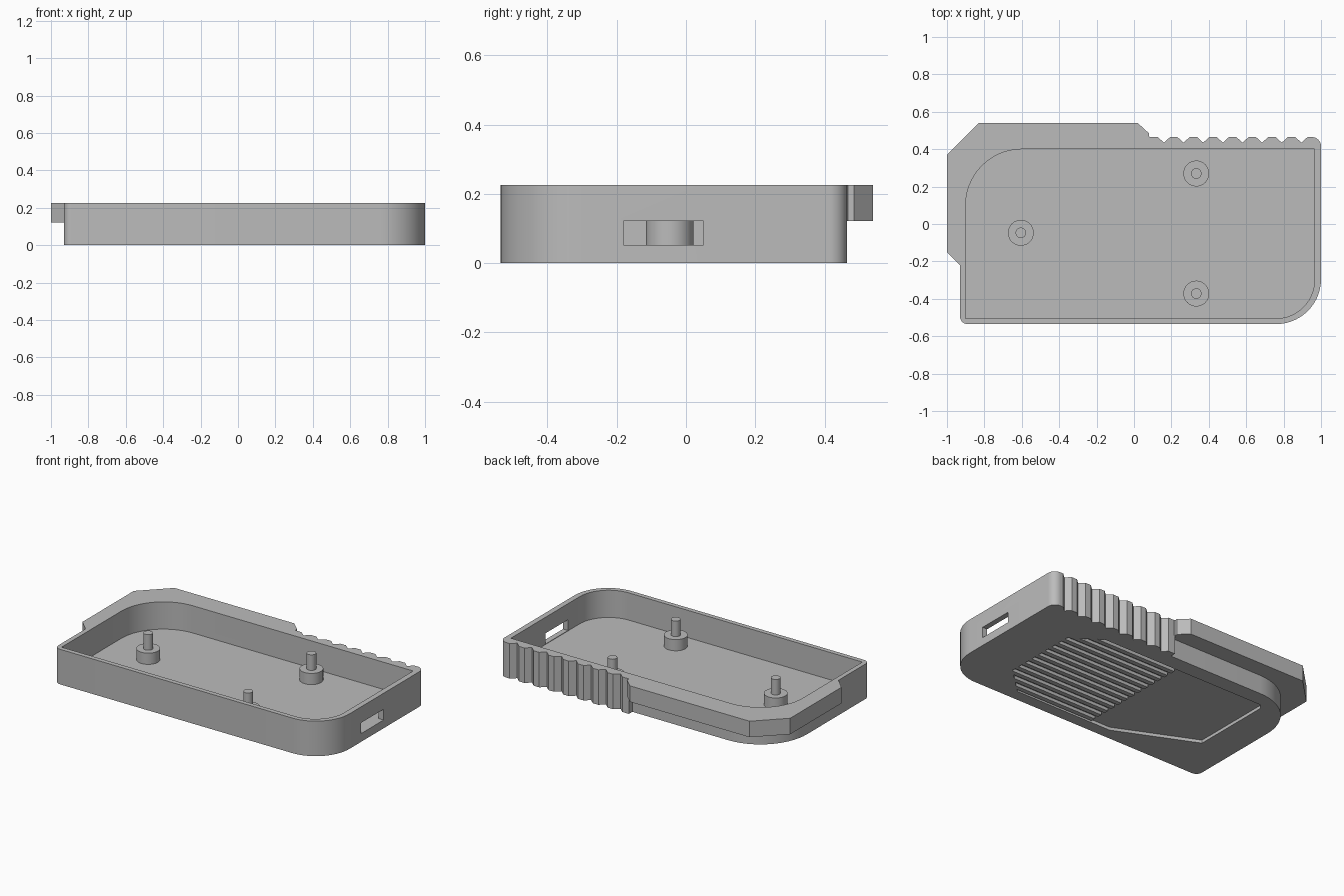
import bpy, bmesh, math
from mathutils import Vector

cube = bpy.data.objects.get("Cube")
if cube:
    bpy.data.objects.remove(cube, do_unlink=True)

grey = bpy.data.materials.new("plain grey")
grey.use_nodes = True
grey.diffuse_color = (0.5, 0.5, 0.5, 1)
grey.node_tree.nodes["Principled BSDF"].inputs["Base Color"].default_value = (0.5, 0.5, 0.5, 1)

HEIGHT, FLOOR, RECESS = 0.225, 0.05, 0.02


def rounded(corners, steps=14):
    """Turn (x, y[, radius]) corners into an outline with filleted corners."""
    out = []
    for i, c in enumerate(corners):
        p = Vector(c[:2])
        if len(c) == 2:
            out.append(p)
            continue
        a = (Vector(corners[i - 1][:2]) - p).normalized()
        b = (Vector(corners[(i + 1) % len(corners)][:2]) - p).normalized()
        half = a.angle(b) / 2
        centre = p + (a + b).normalized() * c[2] / math.sin(half)
        start = p + a * c[2] / math.tan(half) - centre
        end = p + b * c[2] / math.tan(half) - centre
        sweep = math.pi - 2 * half
        for k in range(steps + 1):
            t = k / steps
            out.append(centre + (start * math.sin((1 - t) * sweep)
                                 + end * math.sin(t * sweep)) / math.sin(sweep))
    return out


def prism(name, outline, z0, z1):
    bm = bmesh.new()
    face = bm.faces.new([bm.verts.new((p[0], p[1], z0)) for p in outline])
    top = bmesh.ops.extrude_face_region(bm, geom=[face])["geom"]
    bmesh.ops.translate(bm, vec=(0, 0, z1 - z0),
                        verts=[v for v in top if isinstance(v, bmesh.types.BMVert)])
    bmesh.ops.recalc_face_normals(bm, faces=bm.faces)
    mesh = bpy.data.meshes.new(name)
    bm.to_mesh(mesh)
    bm.free()
    mesh.materials.append(grey)
    obj = bpy.data.objects.new(name, mesh)
    bpy.context.collection.objects.link(obj)
    return obj


def box(name, x0, x1, y0, y1, z0, z1):
    return prism(name, [(x0, y0), (x1, y0), (x1, y1), (x0, y1)], z0, z1)


def activate(obj):
    bpy.ops.object.select_all(action="DESELECT")
    obj.select_set(True)
    bpy.context.view_layer.objects.active = obj


def combine(target, tool, operation):
    mod = target.modifiers.new(tool.name, "BOOLEAN")
    mod.operation, mod.solver, mod.object = operation, "EXACT", tool
    activate(target)
    bpy.ops.object.modifier_apply(modifier=mod.name)
    bpy.data.objects.remove(tool, do_unlink=True)


def smooth(obj):
    activate(obj)
    bpy.ops.object.shade_smooth_by_angle(angle=math.radians(25))


# Case body, with a notched finger grip along the back edge
corners = [(-0.93, -0.535, 0.04), (1, -0.535, 0.24), (1, 0.465, 0.05)]
for i in reversed(range(8)):
    x = 0.16 + 0.105 * i
    corners += [(x + 0.033, 0.465), (x, 0.435), (x - 0.033, 0.465)]
corners += [(0.08, 0.465), (0.08, 0.43), (-0.93, 0.43, 0.33)]
case = prism("case", rounded(corners), 0, HEIGHT)

# Overhanging flange around the back left corner
flange = prism("flange", [(-1, -0.15), (-0.93, -0.22), (-0.8, -0.22), (-0.5, 0.2), (0.12, 0.2),
                          (0.12, 0.44), (0.08, 0.468), (0.08, 0.485), (0.02, 0.54),
                          (-0.83, 0.54), (-1, 0.37)], 0.122, HEIGHT)
combine(case, flange, "UNION")

# Open cavity, connector slot and the recess in the underside
cavity = prism("cavity", rounded([(-0.9, -0.505), (0.965, -0.505, 0.205),
                                  (0.965, 0.4), (-0.9, 0.4, 0.3)]), FLOOR, 0.4)
combine(case, cavity, "DIFFERENCE")
combine(case, box("slot", 0.93, 1.05, -0.18, 0.05, 0.053, 0.122), "DIFFERENCE")
recess = prism("recess", [(-0.71, -0.23), (-0.2, -0.46), (0.5, -0.46), (0.68, -0.29),
                          (0.68, 0.2), (0.5, 0.33), (-0.68, 0.33), (-0.71, 0.3)], -0.1, RECESS)
combine(case, recess, "DIFFERENCE")
smooth(case)

# Ribs in the recess, trimmed to its slanted corners
PITCH = 0.06
for i in range(13):
    y0 = -0.445 + PITCH * i
    y1 = y0 + PITCH / 2

    def reach(y):
        return 0.68 - max(0, y - 0.2) * 0.18 / 0.13 - max(0, -0.29 - y) * 0.18 / 0.17

    prism("underside_rib", [(-0.05, y0), (reach(y0), y0), (reach(y1), y1), (-0.05, y1)],
          0, RECESS + 0.005)

# Mounting bosses with locating pins
for x, y in [(-0.605, -0.047), (0.333, 0.27), (0.333, -0.372)]:
    for name, radius, z0, z1 in [("boss", 0.069, FLOOR - 0.005, 0.122),
                                 ("pin", 0.028, 0.115, 0.222)]:
        bpy.ops.mesh.primitive_cylinder_add(vertices=40, radius=radius, depth=z1 - z0,
                                            location=(x, y, (z0 + z1) / 2))
        part = bpy.context.object
        part.name = name
        part.data.materials.append(grey)
        smooth(part)
